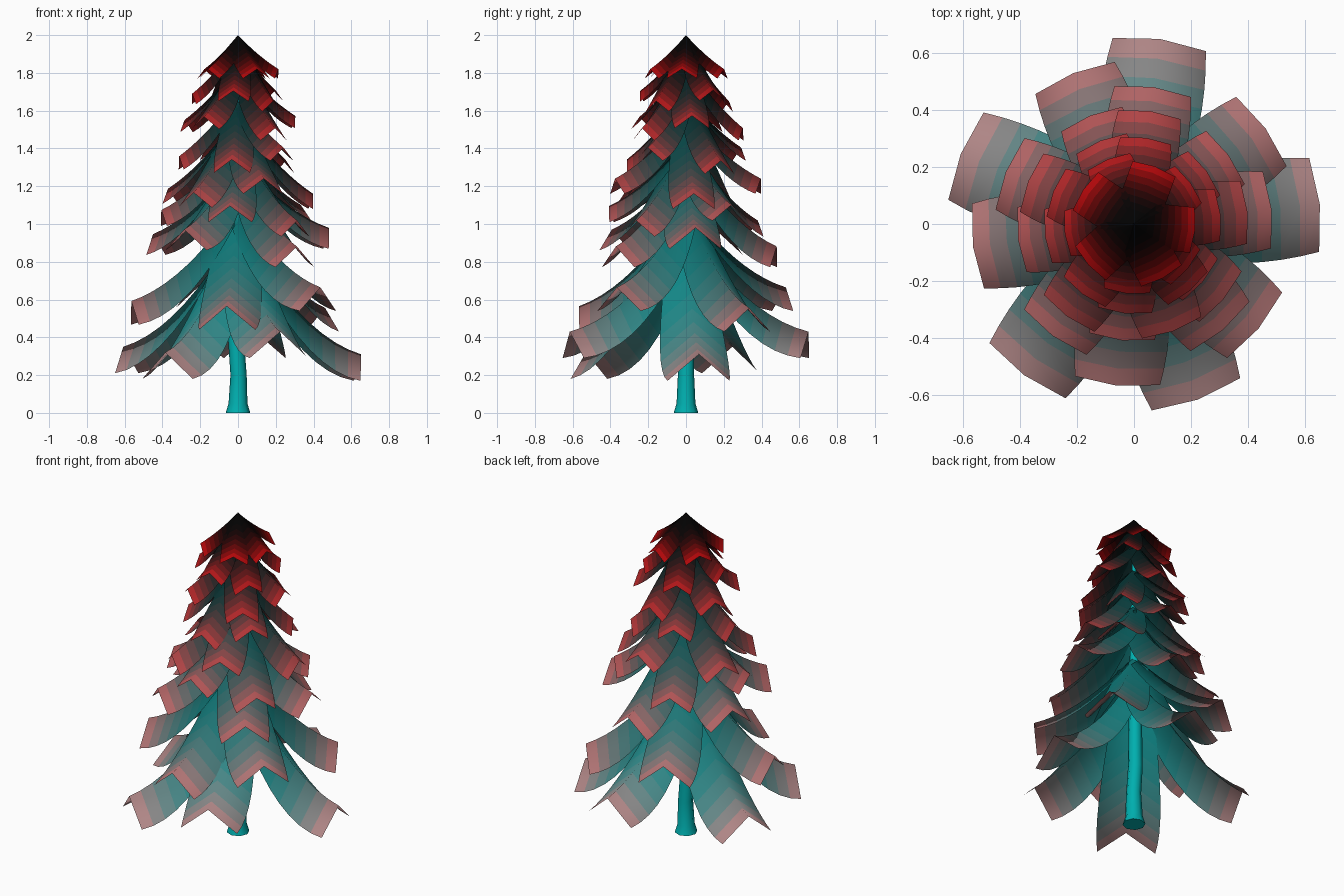
import bpy, bmesh
from math import sin, cos, radians

if "Cube" in bpy.data.objects:
    bpy.data.objects.remove(bpy.data.objects["Cube"])


def material(name, rgb):
    m = bpy.data.materials.new(name)
    m.diffuse_color = (*[c ** 2.2 for c in rgb], 1)
    m.use_nodes = True
    m.node_tree.nodes["Principled BSDF"].inputs["Base Color"].default_value = m.diffuse_color
    return m


def mix(a, b, t):
    return [p + (q - p) * t for p, q in zip(a, b)]


def finish(bm, name, mats):
    mesh = bpy.data.meshes.new(name)
    bm.to_mesh(mesh)
    bm.free()
    for m in mats:
        mesh.materials.append(m)
    ob = bpy.data.objects.new(name, mesh)
    bpy.context.collection.objects.link(ob)
    bpy.context.view_layer.objects.active = ob
    ob.select_set(True)
    bpy.ops.object.shade_smooth_by_angle(angle=radians(88))
    ob.select_set(False)


# Trunk: flared foot, slight lean, tapering to the crown
bm = bmesh.new()
rings = []
for x, z, r in [(0, 0, .065), (0, .05, .05), (.003, .2, .043), (-.01, .38, .042),
                (-.01, .9, .035), (0, 1.4, .02), (0, 1.8, .008)]:
    rings.append([bm.verts.new((x + r * cos(radians(45 * i)), r * sin(radians(45 * i)), z))
                  for i in range(8)])
for a, b in zip(rings, rings[1:]):
    for i in range(8):
        bm.faces.new((a[i], a[(i + 1) % 8], b[(i + 1) % 8], b[i]))
bm.faces.new(rings[0][::-1])
bm.faces.new(rings[-1])
finish(bm, "trunk", [material("trunk_teal", (.0, .68, .68))])

# Branch tiers: reach, tip height, root height, half width, side drop
TIERS = [(.655, .37, .94, .165, .14), (.57, .61, 1.07, .15, .125),
         (.485, .93, 1.32, .135, .11), (.41, 1.06, 1.41, .115, .085),
         (.40, 1.20, 1.54, .11, .08), (.315, 1.37, 1.65, .095, .07),
         (.305, 1.54, 1.81, .09, .065), (.245, 1.68, 1.92, .08, .055),
         (.215, 1.82, 2.0, .08, .05)]
SPREAD = [0, 76, 152, 228, 284]
LIFT = [-.06, .06, -.02, -.05, .06]
SEGS = 9


def add_bough(bm, angle, reach, tip, root, half, drop, lin, apex):
    """Folded strip: central ridge with two drooping sides, sweeping out and down."""
    ca, sa = cos(angle), sin(angle)
    r0 = 0 if apex else .03
    rows = []
    for s in range(SEGS + 1):
        t = s / SEGS
        u = 1 - t
        r = r0 + (reach - r0) * t
        z = tip + (root - tip) * (lin * u + (1 - lin) * u * u)
        f = min(1, .03 + 2.6 * t) if apex else .62 + 1.35 * t - .97 * t * t
        row = []
        for side in (-1, 0, 1):
            rr = r - abs(side) * .12 * half * f * t
            y = side * half * f
            row.append(bm.verts.new((rr * ca - y * sa, rr * sa + y * ca,
                                     z - abs(side) * drop * f)))
        rows.append(row)
    for s, (a, b) in enumerate(zip(rows, rows[1:])):
        for k in (0, 1):
            bm.faces.new((a[k], b[k], b[k + 1], a[k + 1])).material_index = s


for n, (reach, tip, root, half, drop) in enumerate(TIERS):
    h = n / (len(TIERS) - 1)
    apex = n == len(TIERS) - 1
    # Colour runs from teal to pink below, black to red above
    inner = mix((.08, .52, .52), (.03, .03, .03), h)
    outer = mix((.68, .52, .52), (.68, .06, .07), h ** .9)
    mats = [material(f"tier_{n}_band_{s}", mix(inner, outer, (s / (SEGS - 1)) ** 2.3))
            for s in range(SEGS)]
    spread = SPREAD[:4] + [304 if n in (2, 6, 8) else 284]
    start = 6 + 30 * (n % 2) - (12 if apex else 0)
    bm = bmesh.new()
    for deg, lift in zip(spread, LIFT):
        dz = 0 if apex else lift * half / .165 * (1 if n % 4 < 2 else -1)
        add_bough(bm, radians(start + deg), reach, tip + dz, root, half, drop,
                  .3 + .45 * min(1, 1.5 * h), apex)
    finish(bm, f"branch_tier_{n + 1}", mats)
